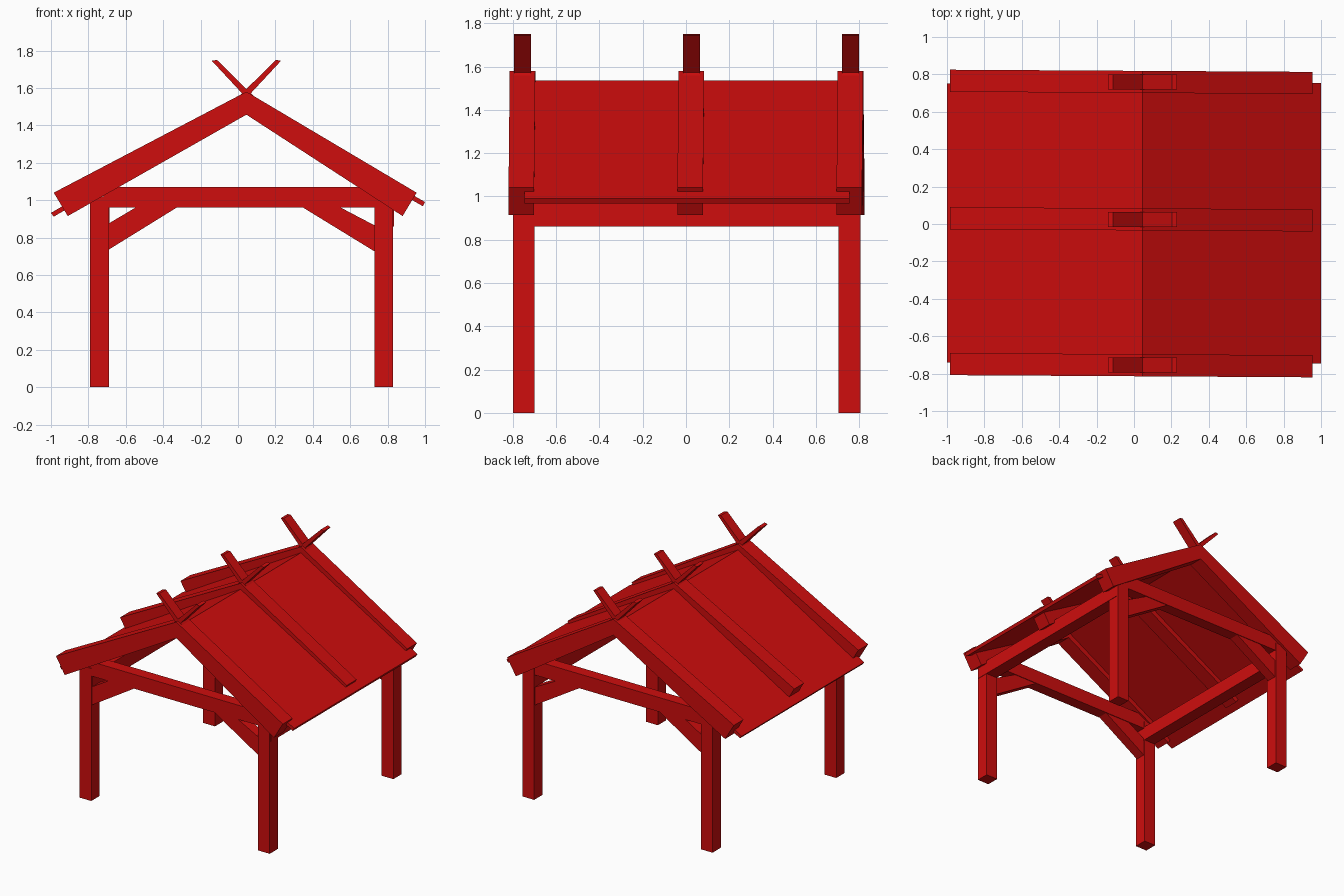
import bpy
import bmesh

cube = bpy.data.objects.get("Cube")
if cube:
    bpy.data.objects.remove(cube, do_unlink=True)

red = bpy.data.materials.new("red_paint")
red.use_nodes = True
red.diffuse_color = (0.62, 0.004, 0.004, 1)
red.node_tree.nodes["Principled BSDF"].inputs["Base Color"].default_value = red.diffuse_color


def plank(name, profile, y, width, shear=0.0):
    """Extrude a front-facing (x, z) profile along y, with an optional slight yaw."""
    bm = bmesh.new()
    rings = [[bm.verts.new((px, y + side * width / 2 + shear * px, pz)) for px, pz in profile]
             for side in (-1, 1)]
    bm.faces.new(rings[0])
    bm.faces.new(rings[1][::-1])
    for i in range(len(profile)):
        j = (i + 1) % len(profile)
        bm.faces.new((rings[0][j], rings[0][i], rings[1][i], rings[1][j]))
    bmesh.ops.recalc_face_normals(bm, faces=bm.faces)
    mesh = bpy.data.meshes.new(name)
    bm.to_mesh(mesh)
    bm.free()
    mesh.materials.append(red)
    obj = bpy.data.objects.new(name, mesh)
    bpy.context.collection.objects.link(obj)
    return obj


def rect(x0, x1, z0, z1):
    return [(x0, z0), (x1, z0), (x1, z1), (x0, z1)]


RIDGE = 0.045
POST_X = {"right": (-0.79, -0.69), "left": (0.73, 0.83)}
ENDS = {"front": -0.75, "back": 0.755}

# Posts, tie beams and knee braces of both gables
for end, y in ENDS.items():
    for side, (x0, x1) in POST_X.items():
        plank(f"{end}_{side}_post", rect(x0, x1, 0, 1.02), y, 0.1)
    plank(f"{end}_tie_beam", rect(-0.72, 0.76, 0.96, 1.07), y, 0.09)
    plank(f"{end}_right_brace", [(-0.70, 0.73), (-0.32, 0.965), (-0.54, 0.965), (-0.70, 0.87)], y, 0.08)
    plank(f"{end}_left_brace", [(0.74, 0.72), (0.34, 0.965), (0.54, 0.965), (0.74, 0.86)], y, 0.08)

# Long side beams joining the gables
for side, (x0, x1) in POST_X.items():
    plank(f"{side}_side_beam", rect(x0 + 0.005, x1 + 0.003, 0.86, 0.97), 0, 1.58)

# Rafter pairs with crossed ridge finials
for place, y in {"front": -0.755, "middle": 0.025, "back": 0.76}.items():
    plank(f"{place}_right_rafter",
          [(-0.91, 0.915), (RIDGE, 1.457), (RIDGE, 1.58), (-0.985, 1.04)], y, 0.118, -0.006)
    plank(f"{place}_left_rafter",
          [(0.88, 0.915), (0.955, 1.04), (RIDGE, 1.58), (RIDGE, 1.457)], y, 0.118, -0.006)
    for side, s in (("right", -1), ("left", 1)):
        tip = [(0.185, 1.745), (0.158, 1.75), (-0.04, 1.555), (-0.015, 1.53)]
        plank(f"{place}_{side}_finial", [(RIDGE + s * px, pz) for px, pz in tip], y, 0.08)

# Thin roof panels between the rafters
plank("right_roof_panel",
      [(-1.0, 0.932), (-0.985, 0.912), (RIDGE, 1.505), (RIDGE, 1.535)], 0.005, 1.49)
plank("left_roof_panel",
      [(1.0, 0.99), (0.988, 0.968), (RIDGE, 1.505), (RIDGE, 1.535)], 0.005, 1.50)
